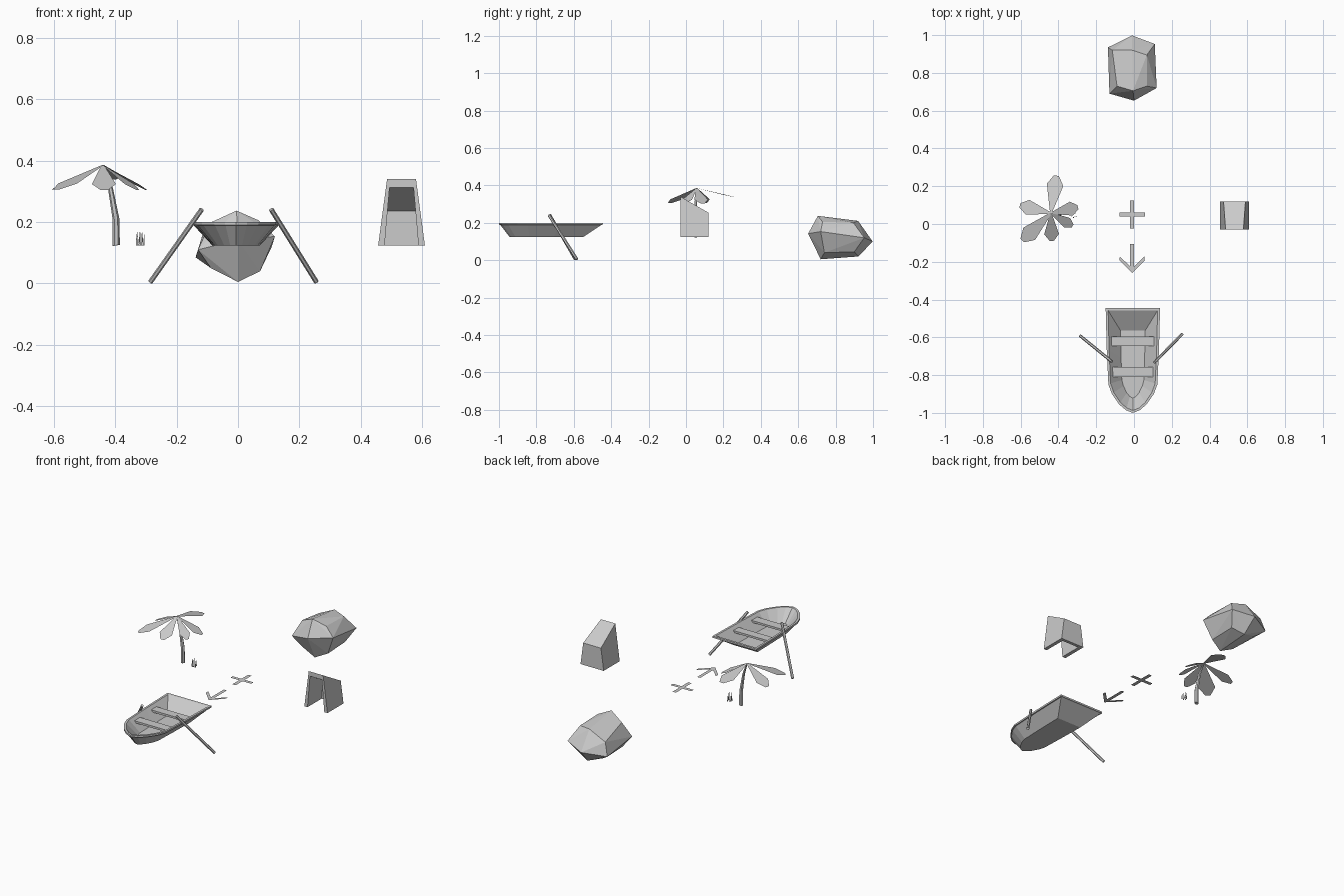
import bpy, bmesh, math, random
from mathutils import Vector

if "Cube" in bpy.data.objects:
    bpy.data.objects.remove(bpy.data.objects["Cube"])

GROUND = 0.124


def make(name, verts, faces, hull=False):
    bm = bmesh.new()
    vs = [bm.verts.new(v) for v in verts]
    for f in faces:
        bm.faces.new([vs[i] for i in f])
    if hull:
        bmesh.ops.convex_hull(bm, input=bm.verts)
    bmesh.ops.recalc_face_normals(bm, faces=bm.faces)
    me = bpy.data.meshes.new(name)
    bm.to_mesh(me)
    bm.free()
    ob = bpy.data.objects.new(name, me)
    bpy.context.collection.objects.link(ob)
    return ob


def tube(name, path, radii, sides=6):
    # straight or bent pole through the path points
    verts, faces, n = [], [], len(path)
    axis = (Vector(path[-1]) - Vector(path[0])).normalized()
    u = axis.cross(Vector((0, 1, 0))).normalized()
    v = axis.cross(u)
    for p, r in zip(path, radii):
        for k in range(sides):
            a = math.tau * k / sides
            verts.append(Vector(p) + r * (u * math.cos(a) + v * math.sin(a)))
    for i in range(n - 1):
        for k in range(sides):
            j = (k + 1) % sides
            faces.append([i * sides + k, i * sides + j, (i + 1) * sides + j, (i + 1) * sides + k])
    faces += [list(range(sides)), list(range((n - 1) * sides, n * sides))]
    return make(name, verts, faces)


def box(name, x0, x1, y0, y1, z0, z1):
    pts = [(x, y, z) for x in (x0, x1) for y in (y0, y1) for z in (z0, z1)]
    return make(name, pts, [], hull=True)


# Boat hull: loft of U-shaped outlines from outer bottom, over the rim, to inner floor
BX = -0.006
HALF = [(1, 0), (0.96, 0.4), (0.9, 0.73), (0.77, 0.82), (0.5, 0.92), (0.25, 0.975)]
OUTLINE = HALF + [(0, 1)] + [(-x, t) for x, t in reversed(HALF)]
rings = [(0.078, -0.55, -0.943, GROUND), (0.138, -0.452, -0.993, 0.189),
         (0.144, -0.445, -1.0, 0.190), (0.144, -0.445, -1.0, 0.200),
         (0.131, -0.458, -0.987, 0.200), (0.065, -0.565, -0.922, 0.131)]
verts, faces, n = [], [], len(OUTLINE)
for half, stern, bow, z in rings:
    verts += [(BX + half * x, stern + (bow - stern) * t, z) for x, t in OUTLINE]
for i in range(len(rings) - 1):
    for k in range(n):
        j = (k + 1) % n
        faces.append([i * n + k, i * n + j, (i + 1) * n + j, (i + 1) * n + k])
faces += [list(range(n)), list(range(5 * n, 6 * n))]
make("boat_hull", verts, faces)

# Boat seats
box("seat_rear", BX - 0.114, BX + 0.112, -0.645, -0.595, 0.172, 0.184)
box("seat_front", BX - 0.108, BX + 0.106, -0.81, -0.757, 0.172, 0.184)

# Oars
tube("oar_left", [(-0.285, -0.592, 0.005), (-0.118, -0.728, 0.241)], [0.008] * 2)
tube("oar_right", [(0.255, -0.583, 0.005), (0.108, -0.733, 0.241)], [0.008] * 2)

# Rock
make("rock", [
    (-0.01, 0.92, 0.21), (-0.005, 0.705, 0.237), (0.068, 0.895, 0.2), (0.068, 0.73, 0.205),
    (-0.09, 0.73, 0.198), (-0.115, 0.92, 0.16),
    (-0.01, 0.998, 0.10), (0.11, 0.953, 0.12), (0.12, 0.72, 0.153), (0, 0.653, 0.142),
    (-0.13, 0.69, 0.11), (-0.138, 0.935, 0.085),
    (0, 0.922, 0.02), (0, 0.72, 0.005), (0.072, 0.74, 0.04), (0.07, 0.90, 0.045),
    (-0.088, 0.72, 0.05), (-0.088, 0.90, 0.05)], [], hull=True)

# Hut: tapered shell, open front and bottom, roof sloping to the back
HX = 0.532


def frame(y, low, high, z):
    return [(HX - low, y, GROUND), (HX - high, y, z), (HX + high, y, z), (HX + low, y, GROUND)]


hv = (frame(-0.03, 0.076, 0.047, 0.34) + frame(0.12, 0.076, 0.058, 0.254)
      + frame(-0.03, 0.055, 0.039, 0.312) + frame(0.102, 0.055, 0.046, 0.236))
hf = [[4, 5, 6, 7], [12, 13, 14, 15], [0, 4, 12, 8], [4, 7, 15, 12], [3, 7, 15, 11]]
for a, b in ((0, 4), (8, 12), (0, 8)):
    hf += [[a + k, a + k + 1, b + k + 1, b + k] for k in range(3)]
make("hut", hv, hf)


# Flat ground markers
def strip(a, b, w):
    a, b = Vector(a), Vector(b)
    d = (b - a).normalized() * w / 2
    s = Vector((-d.y, d.x))
    return [(p.x, p.y, GROUND) for p in (a - s, a + s, b + s, b - s)]


make("cross_marker", [(-0.01 + x, 0.051 + y, GROUND) for x, y in (
    (-.011, -.074), (.011, -.074), (.011, -.011), (.068, -.011), (.068, .011), (.011, .011),
    (.011, .074), (-.011, .074), (-.011, .011), (-.068, .011), (-.068, -.011), (-.011, -.011))],
    [list(range(12))])
make("arrow_shaft", strip((-0.01, -0.105), (-0.01, -0.235), 0.02), [[0, 1, 2, 3]])
ah = [(0, -0.26), (0.067, -0.192), (0.065, -0.172), (0, -0.235), (-0.065, -0.172), (-0.067, -0.192)]
make("arrow_head", [(x - 0.01, y, GROUND) for x, y in ah], [[0, 1, 2, 3], [0, 3, 4, 5]])

# Palm trunk
crown = Vector((-0.44, 0.057, 0.385))
tube("palm_trunk", [(-0.396, 0.05, GROUND), (-0.397, 0.05, 0.21), (-0.415, 0.053, 0.31), crown],
     [0.012, 0.011, 0.008, 0.004])

# Palm leaves: (tip x, tip y, tip z, width)
LEAVES = [(-0.41, 0.26, 0.337, 0.088), (-0.294, 0.09, 0.302, 0.075), (-0.323, -0.012, 0.302, 0.06),
          (-0.435, -0.092, 0.302, 0.078), (-0.595, -0.09, 0.304, 0.09), (-0.607, 0.1, 0.304, 0.08)]
for i, (x, y, z, w) in enumerate(LEAVES):
    d = Vector((x, y, z)) - crown
    s = Vector((-d.y, d.x, 0)).normalized() * w / 2
    prof = [(0, 0.1), (0.74, 1), (0.98, 0.3)]
    make(f"palm_leaf_{i + 1}",
         [crown + d * t + s * h for t, h in prof] + [crown + d * t - s * h for t, h in reversed(prof)],
         [list(range(6))])

# Grass tuft: thin spikes
random.seed(3)
for i in range(6):
    x, y = -0.329 + 0.0045 * i, 0.035 + 0.028 * random.random()
    h = 0.03 + 0.025 * random.random()
    make(f"grass_blade_{i + 1}", [(x - .003, y - .003, GROUND), (x + .003, y - .003, GROUND),
         (x, y + .003, GROUND), (x + 0.004 * random.uniform(-1, 1), y, GROUND + h)], [], hull=True)
